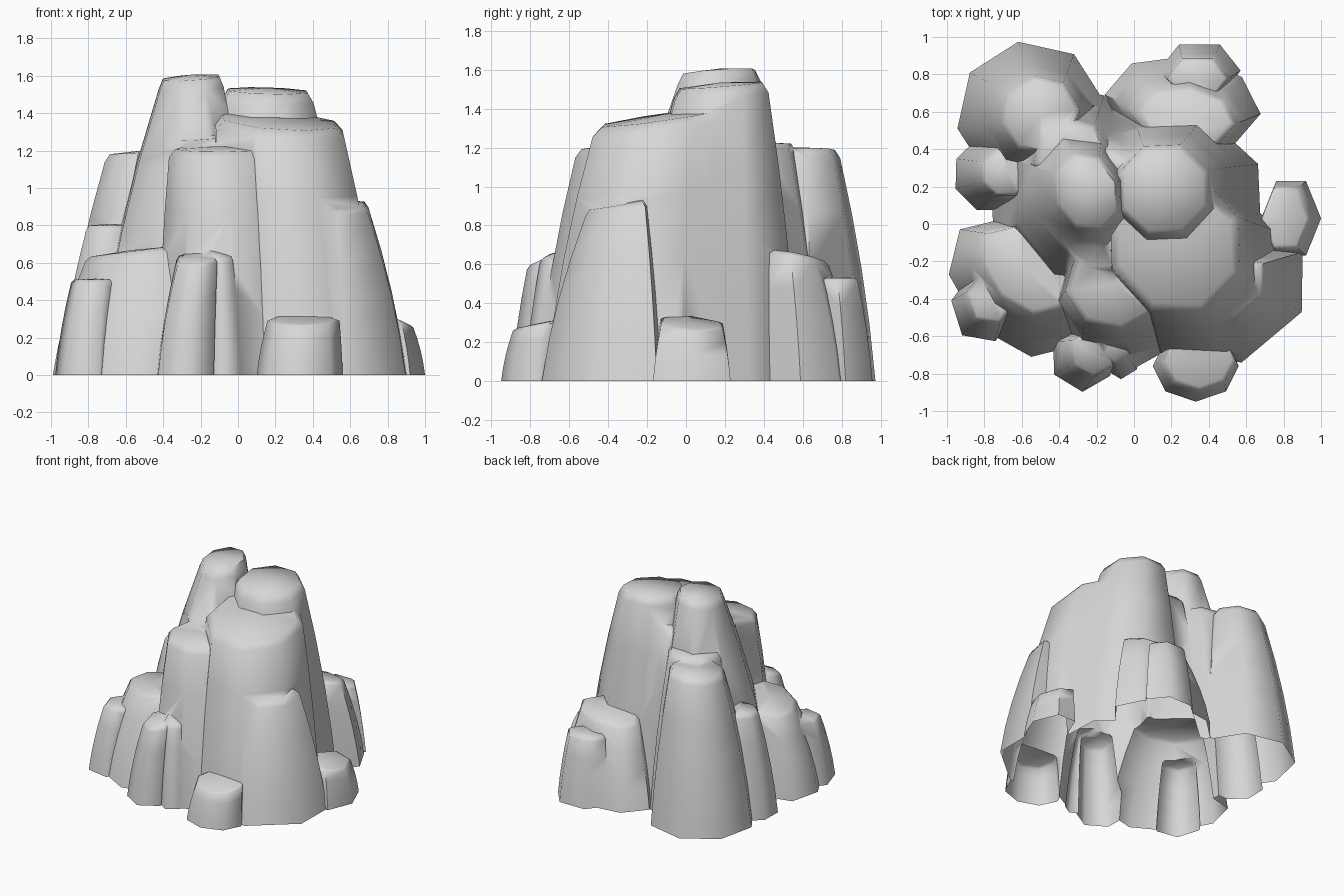
import bpy, bmesh, math
from mathutils import Vector, Matrix

if "Cube" in bpy.data.objects:
    bpy.data.objects.remove(bpy.data.objects["Cube"])

stone = bpy.data.materials.new("grey_stone")
stone.diffuse_color = (0.68, 0.68, 0.68, 1)
stone.use_nodes = True
stone.node_tree.nodes["Principled BSDF"].inputs["Base Color"].default_value = stone.diffuse_color
parts = []


def column(name, mid, radii, top, shrink, height, slope=(0, 0), sides=8, turn=0):
    """Tapered rock column: turned elliptical footprint lofted to a smaller,
    shifted, sloping top with a slightly rounded rim."""
    mid, top, slope = Vector(mid), Vector(top), Vector(slope)
    spin = Matrix.Rotation(math.radians(turn), 2)
    angles = [math.tau * i / sides for i in range(sides)]
    foot = [spin @ Vector((radii[0] * math.cos(a), radii[1] * math.sin(a))) for a in angles]
    bm = bmesh.new()

    def ring(f, g, s):
        out = []
        for p in foot:
            q = mid.lerp(top, g) + p * s
            out.append(bm.verts.new((*q, height * f + f * f * (q - top).dot(slope))))
        return out

    # skirt under the ground, trimmed after the union
    rings = [[bm.verts.new((*(mid + p), -0.1 - 0.01 * len(parts))) for p in foot]]
    for i in range(5):
        t = i / 4
        g = 0.55 * t + 0.45 * t * t  # walls steepen towards the ground
        rings.append(ring(0.965 * t, g, 1 + (shrink - 1) * g))
    rings.append(ring(1, 1, shrink * 0.87))
    for a, b in zip(rings, rings[1:]):
        for i in range(sides):
            j = (i + 1) % sides
            bm.faces.new((a[i], a[j], b[j], b[i]))
    peak = bm.verts.new((*top, height * 1.01))
    for i in range(sides):
        bm.faces.new((rings[-1][i], rings[-1][(i + 1) % sides], peak))
    bm.faces.new(rings[0])
    bmesh.ops.recalc_face_normals(bm, faces=bm.faces)
    me = bpy.data.meshes.new(name)
    bm.to_mesh(me)
    bm.free()
    me.materials.append(stone)
    ob = bpy.data.objects.new(name, me)
    bpy.context.collection.objects.link(ob)
    parts.append(ob)


# main mass
column("left_peak", (-.32, .1), (.46, .58), (-.25, .17), .39, 1.59, (.08, .08), turn=20)
column("right_peak", (.21, .11), (.5, .5), (.16, .18), .52, 1.52, (-.03, .08), turn=25)
column("core", (-.05, .09), (.62, .55), (-.05, .06), .64, 1.3, (.1, .1), turn=12)
column("back_saddle", (-.36, .4), (.35, .35), (-.33, .36), .6, 1.22, turn=10)
column("front_shoulder", (.32, -.22), (.48, .54), (.22, -.1), .76, 1.36, (-.06, .14), turn=22)
column("front_left_shoulder", (-.04, -.4), (.4, .37), (-.1, -.32), .68, 1.21, (0, .08), turn=8)
# large side columns
column("back_left_column", (-.55, .58), (.4, .4), (-.5, .58), .54, 1.19, (.05, 0), turn=10)
column("right_column", (.58, -.42), (.42, .28), (.53, -.35), .52, .91, (-.05, .2), 6, 40)
column("back_right_column", (.26, .64), (.42, .26), (.28, .57), .64, .64, (.08, -.18), turn=-7)
column("left_column", (-.62, -.34), (.44, .3), (-.58, -.25), .64, .66, (.13, 0), turn=-45)
column("left_back_column", (-.75, .27), (.22, .21), (-.68, .28), .65, .8, turn=22)
# small outer columns
column("back_ledge", (.35, .82), (.22, .16), (.34, .78), .75, .53, sides=6)
column("left_ledge", (-.8, -.44), (.18, .2), (-.76, -.39), .75, .51, sides=6, turn=-10)
column("front_column", (-.28, -.72), (.17, .18), (-.22, -.69), .72, .63, (.1, .3), 6, 30)
column("front_rib", (-.07, -.65), (.12, .18), (-.1, -.61), .78, .66, (-.2, .2))
column("right_boulder", (.84, .03), (.16, .23), (.81, .03), .8, .3, (-.3, -.08), 6)
column("front_boulder", (.33, -.76), (.23, .19), (.35, -.73), .84, .3, (0, .2))

# fuse all columns into one shell
rock = parts[0]
for p in parts[1:]:
    m = rock.modifiers.new(p.name, 'BOOLEAN')
    m.operation = 'UNION'
    m.solver = 'EXACT'
    m.object = p
bpy.context.view_layer.update()
dg = bpy.context.evaluated_depsgraph_get()
fused = bpy.data.meshes.new_from_object(rock.evaluated_get(dg))
rock.modifiers.clear()
rock.data = fused
rock.name = "rock_outcrop"
for p in parts[1:]:
    bpy.data.objects.remove(p)

# trim at ground level, leaving the underside open
bm = bmesh.new()
bm.from_mesh(fused)
bmesh.ops.bisect_plane(bm, geom=bm.verts[:] + bm.edges[:] + bm.faces[:], dist=1e-5,
                       plane_co=(0, 0, 0), plane_no=(0, 0, 1), clear_inner=True)
bmesh.ops.remove_doubles(bm, verts=bm.verts, dist=0.004)
for f in bm.faces:
    f.material_index = 0
bm.to_mesh(fused)
bm.free()

bpy.ops.object.select_all(action='DESELECT')
rock.select_set(True)
bpy.context.view_layer.objects.active = rock
bpy.ops.object.shade_smooth_by_angle(angle=math.radians(65))
